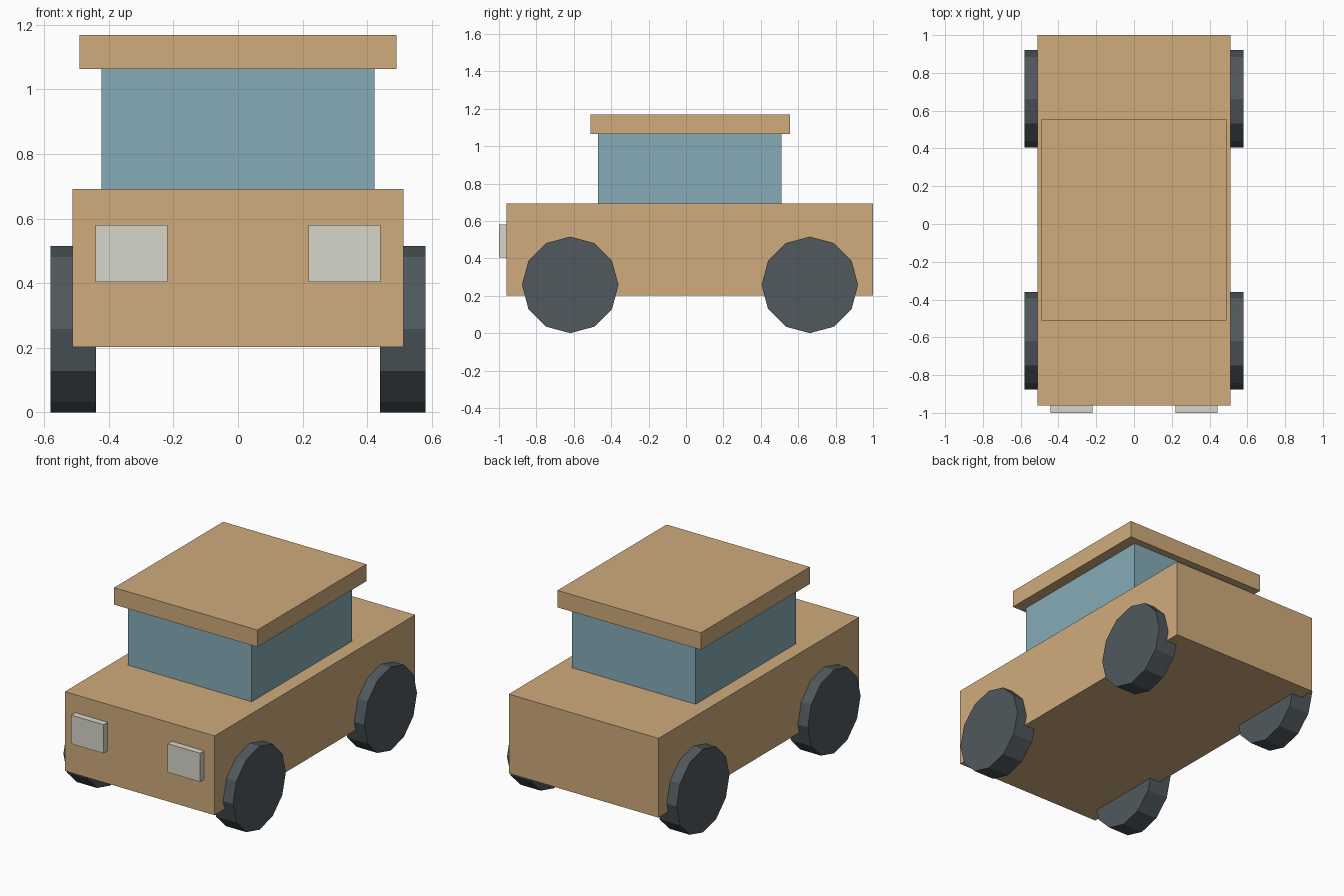
import bpy
from math import radians

if "Cube" in bpy.data.objects:
    bpy.data.objects.remove(bpy.data.objects["Cube"])


def material(name, rgb):
    mat = bpy.data.materials.new(name)
    mat.diffuse_color = (*rgb, 1)
    mat.use_nodes = True
    mat.node_tree.nodes["Principled BSDF"].inputs["Base Color"].default_value = mat.diffuse_color
    return mat


paint = material("tan_paint", (0.63, 0.41, 0.20))
glass = material("blue_glass", (0.24, 0.41, 0.47))
rubber = material("dark_rubber", (0.08, 0.10, 0.11))
lamp = material("pale_lamp", (0.68, 0.67, 0.59))


def finish(name, mat):
    obj = bpy.context.object
    obj.name = obj.data.name = name
    obj.data.materials.append(mat)
    bpy.ops.object.transform_apply(location=False, rotation=True, scale=True)
    return obj


def box(name, xs, ys, zs, mat):
    """Box spanning the given (min, max) range on each axis."""
    spans = (xs, ys, zs)
    bpy.ops.mesh.primitive_cube_add(size=1, location=[(a + b) / 2 for a, b in spans])
    bpy.context.object.scale = [b - a for a, b in spans]
    return finish(name, mat)


def wheel(name, x, y):
    """Twelve-sided wheel with its axle along x, resting on the ground."""
    radius = 0.258
    bpy.ops.mesh.primitive_cylinder_add(
        vertices=12, radius=radius, depth=0.14,
        location=(x, y, radius), rotation=(0, radians(90), 0))
    return finish(name, rubber)


# Lower body, cabin windows and overhanging roof
box("body", (-0.512, 0.512), (-0.96, 1.0), (0.202, 0.692), paint)
box("cabin", (-0.423, 0.423), (-0.47, 0.51), (0.692, 1.064), glass)
box("roof", (-0.49, 0.49), (-0.51, 0.555), (1.064, 1.169), paint)

# Headlights and wheels on both sides
for side, s in (("left", -1), ("right", 1)):
    x_range = sorted((s * 0.219, s * 0.441))
    box(f"{side}_headlight", x_range, (-1.0, -0.96), (0.404, 0.581), lamp)
    for end, y in (("front", -0.619), ("rear", 0.662)):
        wheel(f"{end}_{side}_wheel", s * 0.51, y)
